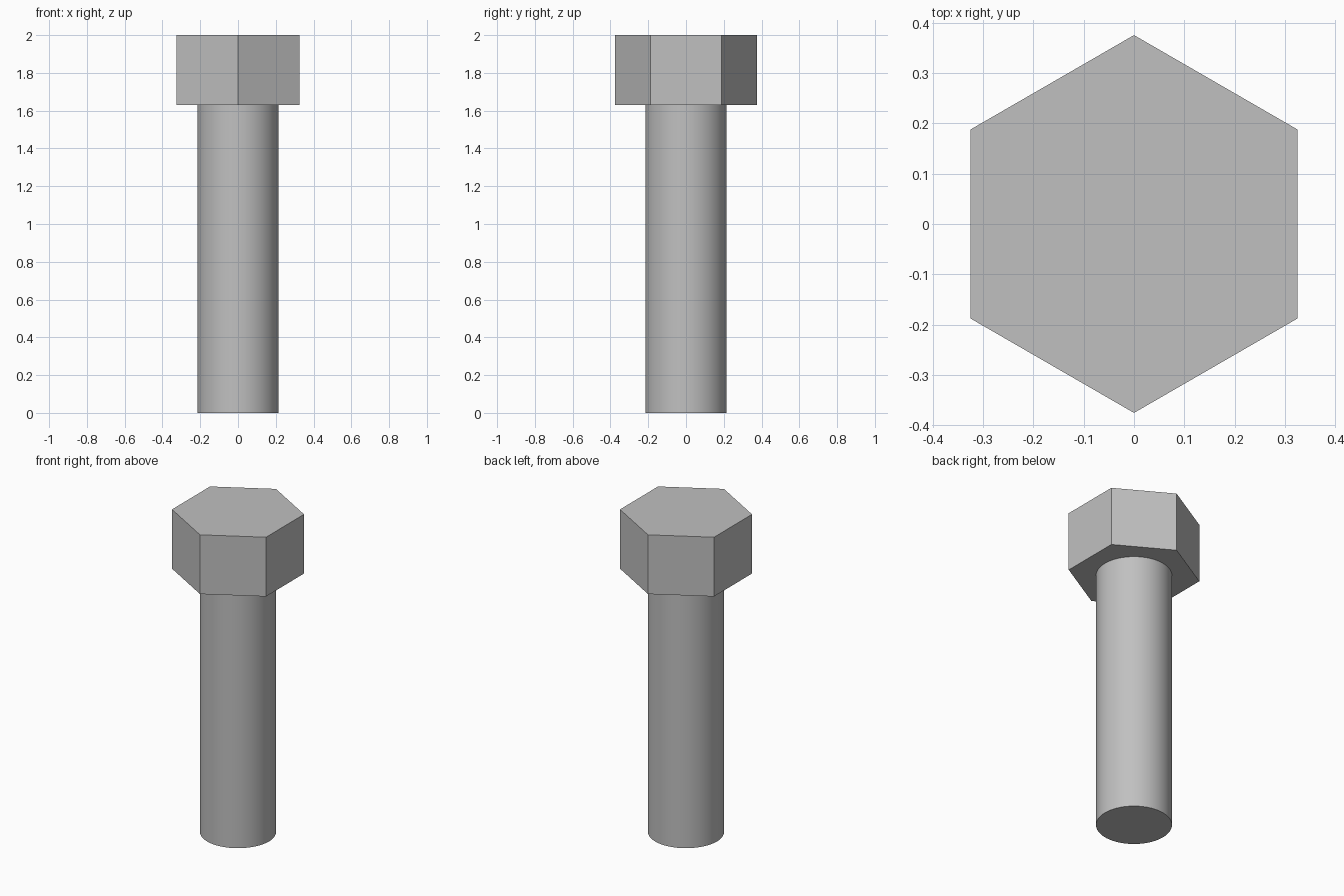
import bpy
import math

cube = bpy.data.objects.get("Cube")
if cube:
    bpy.data.objects.remove(cube, do_unlink=True)

HEIGHT = 2.0
HEAD_BASE = 1.63

# Plain grey metal
steel = bpy.data.materials.new("grey_steel")
steel.use_nodes = True
colour = (0.53, 0.53, 0.53, 1)
steel.diffuse_color = colour
steel.node_tree.nodes["Principled BSDF"].inputs["Base Color"].default_value = colour


def prism(name, sides, radius, bottom, top):
    """Upright prism with a corner on the y axis."""
    bpy.ops.mesh.primitive_cylinder_add(
        vertices=sides, radius=radius, depth=top - bottom,
        location=(0, 0, (bottom + top) / 2))
    part = bpy.context.object
    part.name = name
    part.data.name = name
    part.data.materials.append(steel)
    return part


# Hexagonal head, flat shaded
prism("hex_head", 6, 0.375, HEAD_BASE, HEIGHT)

# Round shank, smooth sides with sharp rims
prism("shank", 64, 0.215, 0, HEAD_BASE)
bpy.ops.object.shade_smooth_by_angle(angle=math.radians(30))
